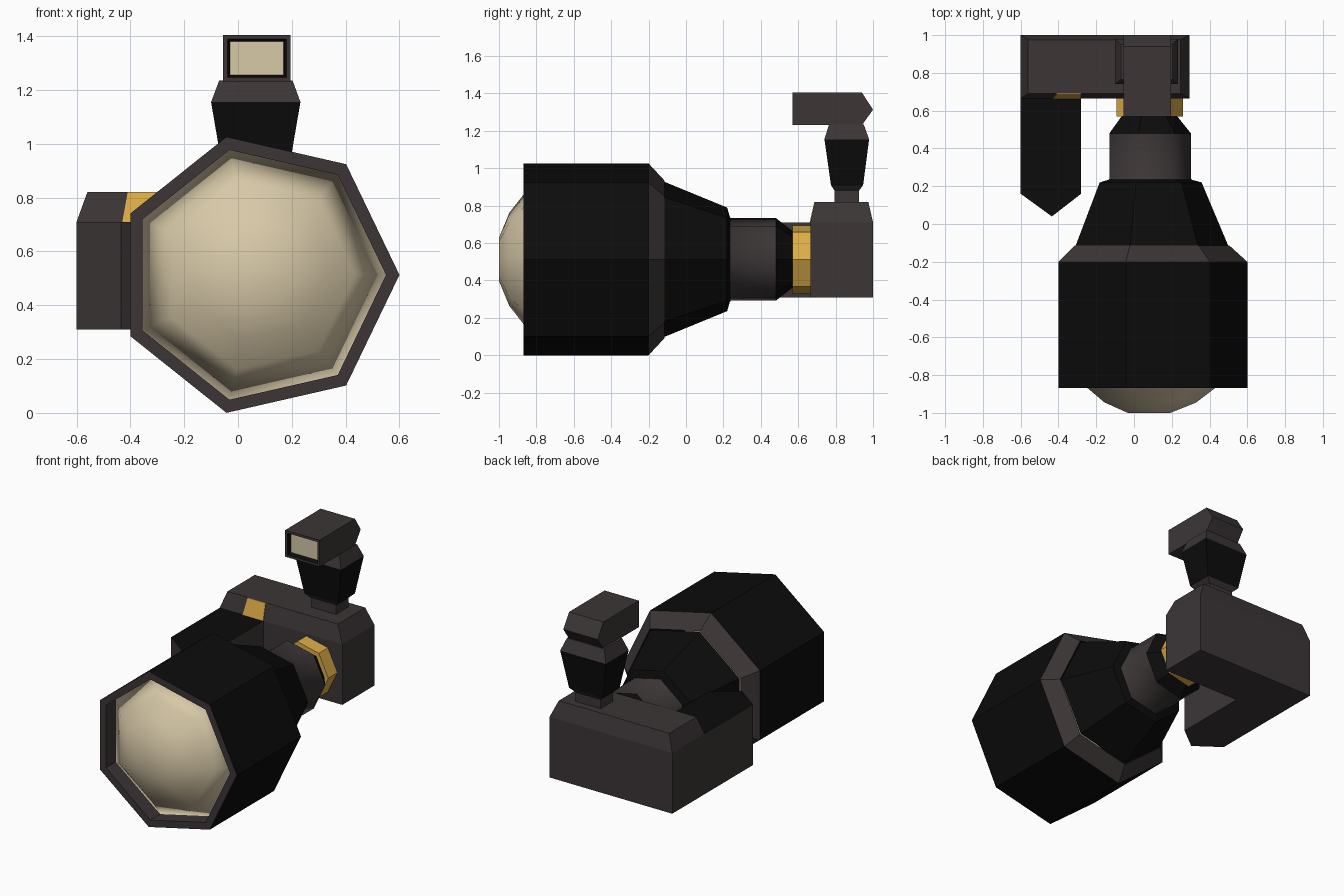
import bpy, bmesh, math

if "Cube" in bpy.data.objects:
    bpy.data.objects.remove(bpy.data.objects["Cube"])

def mat(name, col):
    m = bpy.data.materials.new(name)
    m.diffuse_color = (*col, 1)
    m.use_nodes = True
    m.node_tree.nodes["Principled BSDF"].inputs["Base Color"].default_value = m.diffuse_color
    return m

BLACK = mat("black rubber", (0.0035, 0.0035, 0.0035))
GREY = mat("warm dark grey", (0.045, 0.036, 0.037))
GLASS = mat("cream glass", (0.68, 0.58, 0.39))
GOLD = mat("gold", (0.72, 0.42, 0.065))

def finish(name, bm, *mats):
    bmesh.ops.recalc_face_normals(bm, faces=bm.faces)
    me = bpy.data.meshes.new(name)
    bm.to_mesh(me)
    bm.free()
    for m in mats:
        me.materials.append(m)
    ob = bpy.data.objects.new(name, me)
    bpy.context.collection.objects.link(ob)
    return ob

def loft(rings, caps=(True, True)):
    """Skin a list of equally long point rings."""
    bm = bmesh.new()
    vs = [[bm.verts.new(p) for p in r] for r in rings]
    n = len(vs[0])
    for a, b in zip(vs, vs[1:]):
        for i in range(n):
            j = (i + 1) % n
            bm.faces.new((a[i], a[j], b[j], b[i]))
    if caps[0]:
        bm.faces.new(vs[0])
    if caps[1]:
        bm.faces.new(vs[-1])
    return bm

CX, CZ = 0.074, 0.513

def lens_part(name, profile, m, caps=(True, True), smooth=False):
    """Seven-sided turned part along y; profile holds (y, radius)."""
    angles = [math.tau * i / 7 for i in range(7)]
    rings = [[(CX + r * math.cos(a), y, CZ + r * math.sin(a)) for a in angles]
             for y, r in profile]
    ob = finish(name, loft(rings, caps), m)
    if smooth:
        for p in ob.data.polygons:
            p.use_smooth = len(p.vertices) == 4 or name == "front_glass"
    return ob

def rect(x0, x1, y0, y1, z):
    return [(x0, y0, z), (x1, y0, z), (x1, y1, z), (x0, y1, z)]

# Lens barrel, front to back
lens_part("lens_hood", [(-0.868, 0.526), (-0.2, 0.526)], BLACK, (False, False))
lens_part("hood_rim", [(-0.868, 0.526), (-0.868, 0.476), (-0.74, 0.476)], GREY, (False, False))
lens_part("front_glass", [(-1.0, 0.118), (-0.945, 0.255), (-0.865, 0.36), (-0.765, 0.476)],
          GLASS, (True, True), True)
lens_part("hood_collar", [(-0.2, 0.526), (-0.115, 0.432)], GREY, (False, False))
lens_part("lens_cone", [(-0.115, 0.425), (0.22, 0.284), (0.235, 0.23)], BLACK)
lens_part("rear_barrel", [(0.225, 0.24), (0.24, 0.227), (0.48, 0.227)], GREY, (True, False), True)
lens_part("rear_taper", [(0.48, 0.227), (0.57, 0.155)], BLACK)
lens_part("mount_ring", [(0.57, 0.186), (0.67, 0.186)], GOLD)

# Camera body with chamfered top
bx = (-0.6, 0.295, 0.665, 1.0)
finish("camera_body", loft([rect(*bx, 0.31), rect(*bx, 0.71),
                            rect(-0.56, 0.245, 0.69, 0.975, 0.82)]), GREY)

# Gold button on the front chamfer
button = [(-0.43, 0.71), (-0.28, 0.71), (-0.28, 0.82), (-0.41, 0.82)]
finish("shutter_button", loft([[(x, 0.665 + (z - 0.71) * 0.227 + d, z) for x, z in button]
                               for d in (-0.004, 0.002)]), GOLD)

# Pointed hand grip with black top
plan = [(-0.6, 0.67), (-0.6, 0.16), (-0.435, 0.04), (-0.28, 0.16), (-0.28, 0.67)]
grip = finish("hand_grip", loft([[(x, y, z) for x, y in plan] for z in (0.31, 0.71)]), GREY, BLACK)
for p in grip.data.polygons:
    p.material_index = 1 if p.normal.z > 0.9 else 0

# Flash stem
neck = (-0.025, 0.158, 0.795, 0.925)
finish("flash_foot", loft([rect(*neck, 0.81), rect(*neck, 0.88),
                           rect(-0.058, 0.19, 0.775, 0.947, 0.91)], (True, False)), GREY)
wide = (-0.1, 0.232, 0.74, 0.979)
finish("flash_stem", loft([rect(-0.058, 0.19, 0.775, 0.947, 0.91), rect(*wide, 1.155)],
                          (False, False)), BLACK)
finish("flash_collar", loft([rect(*wide, 1.155), rect(-0.07, 0.203, 0.765, 0.95, 1.235)],
                            (False, True)), GREY)

# Flash head: side profile swept across x, with a recessed lamp at the front
side = [(0.57, 1.23), (0.94, 1.23), (1.0, 1.313), (0.94, 1.405), (0.57, 1.405)]
bm = loft([[(x, y, z) for y, z in side] for x in (-0.055, 0.195)])
bmesh.ops.recalc_face_normals(bm, faces=bm.faces)
front = min(bm.faces, key=lambda f: f.calc_center_median().y)
bmesh.ops.inset_region(bm, faces=[front], thickness=0.022)
walls = bmesh.ops.inset_region(bm, faces=[front], thickness=0.014, depth=-0.025)["faces"]
for f in walls:
    f.material_index = 1
front.material_index = 2
finish("flash_head", bm, GREY, BLACK, GLASS)
